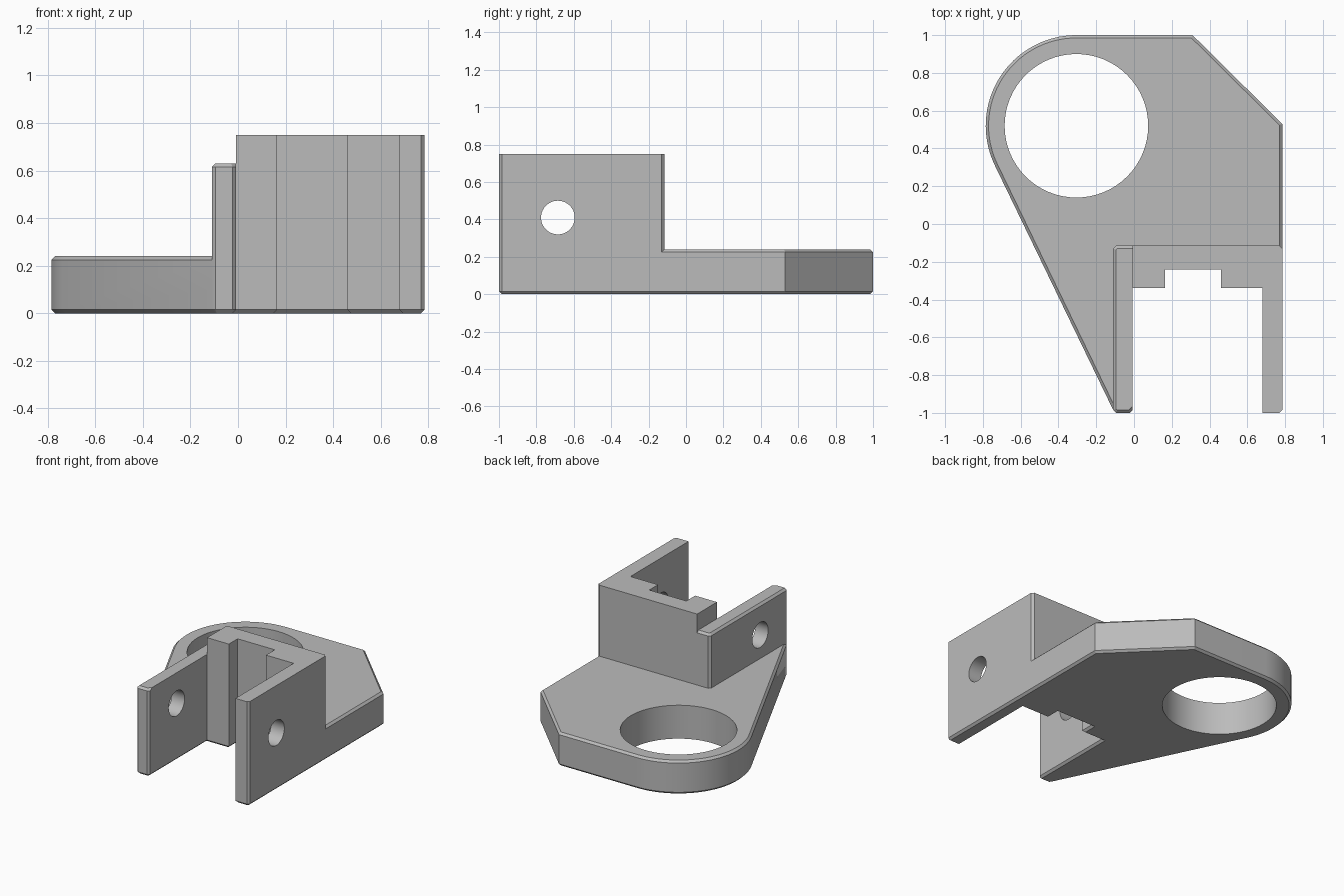
import bpy
import bmesh
from math import acos, atan2, cos, sin, pi, radians
from mathutils import Matrix, Vector

if "Cube" in bpy.data.objects:
    bpy.data.objects.remove(bpy.data.objects["Cube"])

CH = 0.015              # chamfer size
BACK = -0.115           # rear face of the clevis
SLOT_L, SLOT_R = -0.008, 0.68
RING = Vector((-0.305, 0.52))
RING_R = 0.48

grey = bpy.data.materials.new("plain grey")
grey.use_nodes = True
grey.diffuse_color = (0.5, 0.5, 0.5, 1)
grey.node_tree.nodes["Principled BSDF"].inputs["Base Color"].default_value = (0.5, 0.5, 0.5, 1)


def finish(bm, name):
    bmesh.ops.recalc_face_normals(bm, faces=bm.faces)
    mesh = bpy.data.meshes.new(name)
    bm.to_mesh(mesh)
    bm.free()
    mesh.materials.append(grey)
    obj = bpy.data.objects.new(name, mesh)
    bpy.context.collection.objects.link(obj)
    return obj


def prism(name, outline, z0, z1, chamfered=None):
    """Extrude an outline; chamfer the edges whose midpoint passes the rule."""
    bm = bmesh.new()
    face = bm.faces.new([bm.verts.new((x, y, z0)) for x, y in outline])
    new = bmesh.ops.extrude_face_region(bm, geom=[face])["geom"]
    top = [v for v in new if isinstance(v, bmesh.types.BMVert)]
    bmesh.ops.translate(bm, verts=top, vec=(0, 0, z1 - z0))
    bmesh.ops.recalc_face_normals(bm, faces=bm.faces)
    if chamfered:
        edges = [e for e in bm.edges
                 if abs(e.verts[0].co.z - e.verts[1].co.z) < 1e-5
                 and chamfered((e.verts[0].co + e.verts[1].co) / 2)]
        bmesh.ops.bevel(bm, geom=edges, offset=CH, offset_type='OFFSET', segments=1,
                        profile=0.5, affect='EDGES', clamp_overlap=False)
    return finish(bm, name)


def cylinder(name, radius, depth, matrix):
    bm = bmesh.new()
    bmesh.ops.create_cone(bm, cap_ends=True, segments=64, radius1=radius,
                          radius2=radius, depth=depth, matrix=matrix)
    return finish(bm, name)


def combine(target, tool, operation):
    mod = target.modifiers.new(operation.lower(), 'BOOLEAN')
    mod.object, mod.operation, mod.solver = tool, operation, 'EXACT'
    bpy.context.view_layer.objects.active = target
    bpy.ops.object.modifier_apply(modifier=mod.name)
    bpy.data.objects.remove(tool)


# Stepped inner edge of the slot and the tips of the two arms
slot = [(SLOT_L, -0.34), (0.165, -0.34), (0.165, -0.24),
        (0.46, -0.24), (0.46, -0.34), (SLOT_R, -0.34)]
right_tip = [(SLOT_R, -1), (0.785 - CH, -1), (0.785, CH - 1)]
left_tip = [(-0.11, CH - 1), (CH - 0.11, -1), (SLOT_L - CH, -1), (SLOT_L, CH - 1)]

# Base plate: round corner blended by a tangent line into the arm tip
to_tip = Vector(left_tip[0]) - RING
end = atan2(to_tip.y, to_tip.x) - acos(RING_R / to_tip.length) + 2 * pi
start, steps = pi / 2, 32
arc = [(RING.x + RING_R * cos(a), RING.y + RING_R * sin(a))
       for a in (start + (end - start) * i / steps for i in range(steps + 1))]
plate = prism("bracket", left_tip + slot + right_tip + [(0.785, 0.53), (0.31, 1)] + arc,
              0, 0.24, lambda m: True)

# Low arm beside the slot
arm = prism("low_arm", left_tip + [(SLOT_L, BACK), (CH - 0.11, BACK), (-0.11, BACK - CH)],
            0.1, 0.63, lambda m: m.z > 0.5 and m.x < SLOT_L - 0.001)
combine(plate, arm, 'UNION')

# Tall back wall with the other arm
wall = prism("tall_wall", slot + right_tip
             + [(0.785, BACK - CH), (0.785 - CH, BACK), (SLOT_L, BACK)], 0.1, 0.75)
combine(plate, wall, 'UNION')

# Large ring hole and the cross pin hole through both arms
combine(plate, cylinder("ring_cutter", 0.38, 1, Matrix.Translation((RING.x, RING.y, 0.1))),
        'DIFFERENCE')
combine(plate, cylinder("pin_cutter", 0.09, 3, Matrix.Translation((0, -0.685, 0.41))
                        @ Matrix.Rotation(pi / 2, 4, 'Y')), 'DIFFERENCE')

bpy.ops.object.select_all(action='DESELECT')
plate.select_set(True)
bpy.context.view_layer.objects.active = plate
bpy.ops.object.shade_smooth_by_angle(angle=radians(25))
